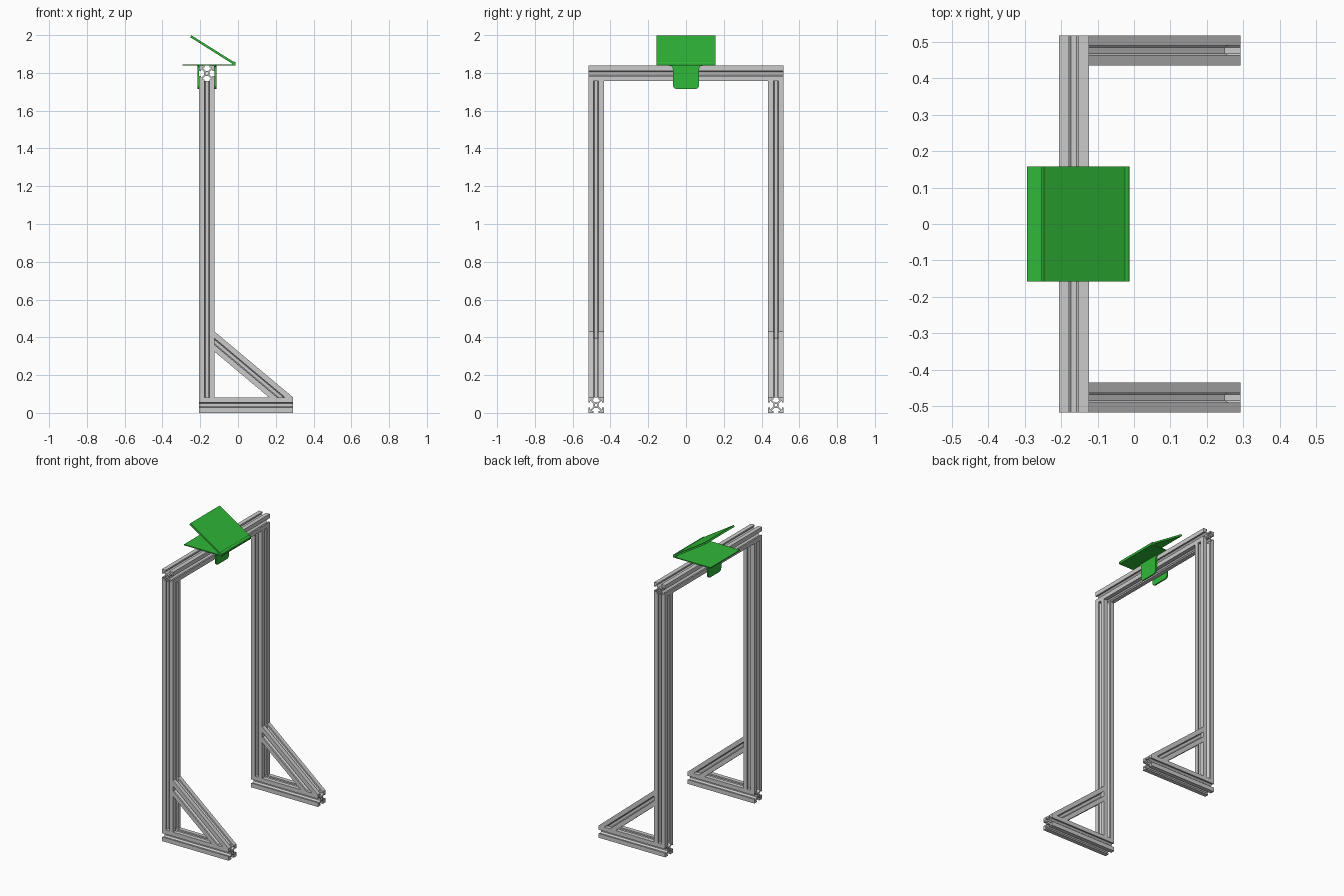
import bpy, bmesh, math
from mathutils import Vector

if "Cube" in bpy.data.objects:
    bpy.data.objects.remove(bpy.data.objects["Cube"])

H = 0.041                      # half width of the slotted extrusion
XC = -0.165                    # column centre in x
YC = 0.476                     # column centre in y
ZT = 1.838                     # top of the cross beam

green = bpy.data.materials.new("green_paint")
green.diffuse_color = (0.03, 0.48, 0.04, 1)
green.use_nodes = True
green.node_tree.nodes["Principled BSDF"].inputs["Base Color"].default_value = green.diffuse_color


def finish(name, bm, mat=None):
    bmesh.ops.recalc_face_normals(bm, faces=bm.faces[:])
    me = bpy.data.meshes.new(name)
    bm.to_mesh(me)
    bm.free()
    ob = bpy.data.objects.new(name, me)
    bpy.context.collection.objects.link(ob)
    if mat:
        me.materials.append(mat)
    return ob


def slot_outline():
    # one side of the T-slot section, repeated four times by rotation
    half = [(0.013, H), (0.013, 0.031), (0.022, 0.031), (0.022, 0.028), (0.008, 0.014)]
    side = [(H, H)] + half + [(-x, y) for x, y in reversed(half)]
    pts = []
    for k in range(4):
        c, s = round(math.cos(k * math.pi / 2)), round(math.sin(k * math.pi / 2))
        pts += [(c * x - s * y, s * x + c * y) for x, y in side]
    return pts


def beam(name, p0, p1, side, n0=None, n1=None):
    # T-slot extrusion from p0 to p1, ends slid onto planes with normals n0, n1
    p0, p1, side = Vector(p0), Vector(p1), Vector(side)
    d = (p1 - p0).normalized()
    up = d.cross(side)
    n0, n1 = Vector(n0 or d), Vector(n1 or d)
    bore = [(0.007 * math.cos(a * math.pi / 6), 0.007 * math.sin(a * math.pi / 6)) for a in range(12)]
    bm = bmesh.new()
    for loop in (slot_outline(), bore):
        vs = [bm.verts.new(p0 + side * x + up * y) for x, y in loop]
        for a, b in zip(vs, vs[1:] + vs[:1]):
            bm.edges.new((a, b))
    bmesh.ops.triangle_fill(bm, edges=bm.edges[:], use_beauty=True, normal=d)
    start = bm.verts[:]
    ext = bmesh.ops.extrude_face_region(bm, geom=bm.faces[:], use_keep_orig=True)
    end = [g for g in ext["geom"] if isinstance(g, bmesh.types.BMVert)]
    for v in end:
        v.co += d * ((p1 - v.co).dot(n1) / d.dot(n1))
    for v in start:
        v.co += d * ((p0 - v.co).dot(n0) / d.dot(n0))
    return finish(name, bm)


def prism(name, pts, depth, mat):
    # extrude a closed loop of 3D points along a vector
    bm = bmesh.new()
    f = bm.faces.new([bm.verts.new(p) for p in pts])
    r = bmesh.ops.extrude_face_region(bm, geom=[f], use_keep_orig=True)
    bmesh.ops.translate(bm, vec=depth, verts=[g for g in r["geom"] if isinstance(g, bmesh.types.BMVert)])
    return finish(name, bm, mat)


# frame: feet, columns and diagonal braces on both sides
for tag, s in (("left", -1), ("right", 1)):
    y = s * YC
    beam(tag + "_foot", (XC - H, y, H), (0.292, y, H), (0, 1, 0))
    beam(tag + "_column", (XC, y, 2 * H), (XC, y, ZT - 2 * H), (0, 1, 0))
    beam(tag + "_brace", (XC + H, y, 0.377), (0.228, y, 2 * H), (0, 1, 0), (1, 0, 0), (0, 0, 1))

# cross beam
beam("cross_beam", (XC, -YC - H, ZT - H), (XC, YC + H, ZT - H), (1, 0, 0))

# mount: base plate and tilted panel
W = 0.157
x0, x1 = -0.294, -0.012
prism("mount_base_plate", [(x0, -W, ZT), (x1, -W, ZT), (x1, -W, ZT + 0.006), (x0, -W, ZT + 0.006)],
      (0, 2 * W, 0), green)
a, b = Vector((-0.018, -W, 1.848)), Vector((-0.250, -W, 1.994))
n = Vector((a.z - b.z, 0, b.x - a.x)).normalized() * 0.006
prism("tilted_panel", [a - n, b - n, b + n, a + n], (0, 2 * W, 0), green)

# hinge rod
hinge = prism("hinge_rod", [(-0.022 + 0.010 * math.cos(t * math.pi / 8), -W, 1.850 + 0.010 * math.sin(t * math.pi / 8))
                            for t in range(16)], (0, 2 * W, 0), green)
bpy.context.view_layer.objects.active = hinge
hinge.select_set(True)
bpy.ops.object.shade_smooth_by_angle(angle=math.radians(40))

# clamp tabs with rounded lower corners and flared tops
arc = [k * math.pi / 10 for k in range(6)]
half = [(0.088 - 0.018 * math.sin(t), ZT - 0.015 + 0.015 * math.cos(t)) for t in arc]
half += [(0.048 + 0.022 * math.cos(t), 1.737 - 0.022 * math.sin(t)) for t in arc]
outline = half + [(-y, z) for y, z in reversed(half)]
for name, x in (("back_clamp_tab", XC - H - 0.009), ("front_clamp_tab", XC + H)):
    prism(name, [(x, y, z) for y, z in outline], (0.009, 0, 0), green)
